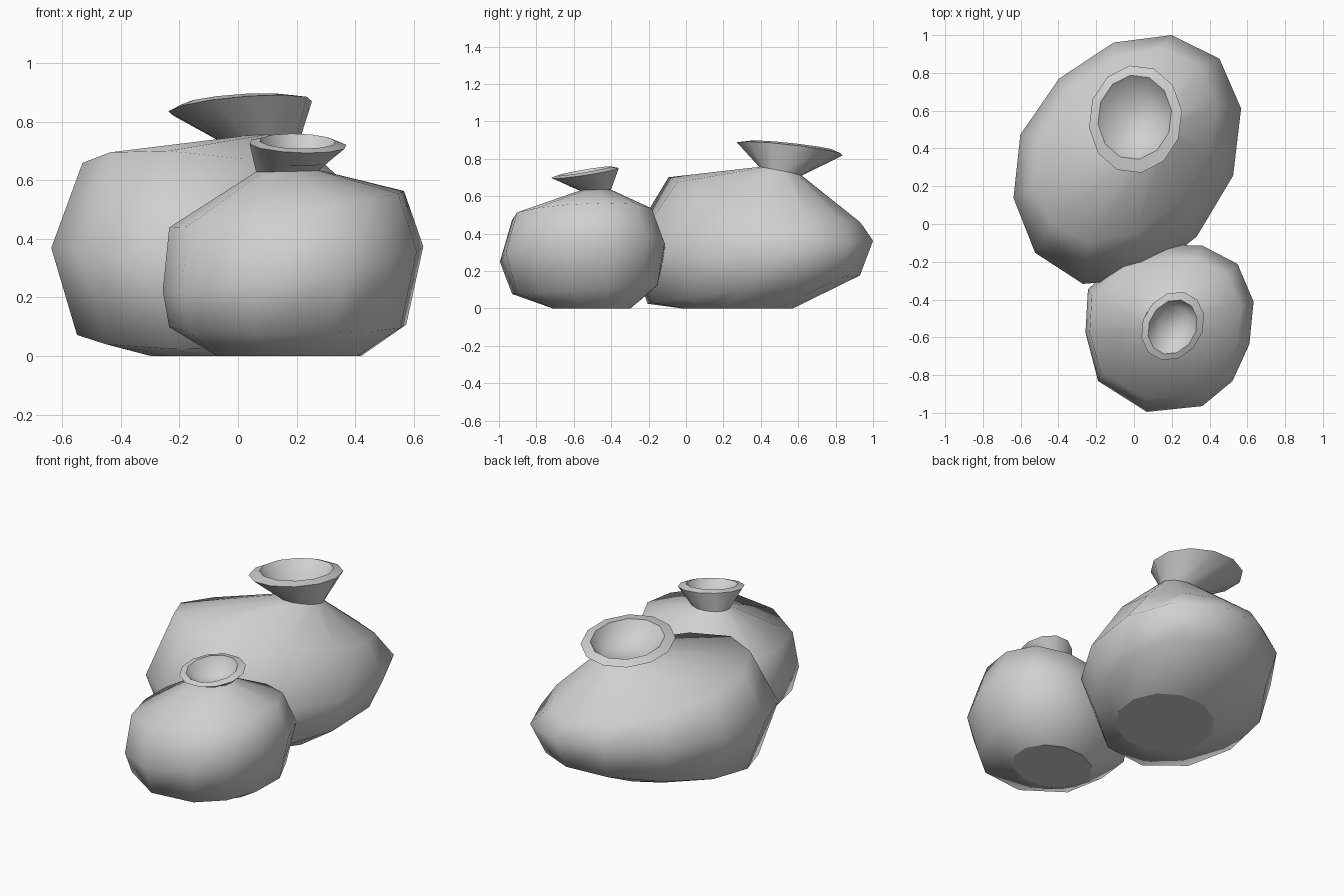
import bpy, bmesh, math

cube = bpy.data.objects.get("Cube")
if cube:
    bpy.data.objects.remove(cube, do_unlink=True)

SIDES = 12

# One plain clay colour
clay = bpy.data.materials.new("pale_grey_clay")
clay.use_nodes = True
COLOUR = (0.63, 0.63, 0.63, 1)
clay.diffuse_color = COLOUR
clay.node_tree.nodes["Principled BSDF"].inputs["Base Color"].default_value = COLOUR

# Hand-shaped plan outlines of the two bellies, in a unit box
LARGE = [(1, .41), (.81, .81), (.39, 1), (-.12, .94), (-.6, .65), (-.94, .2),
         (-1, -.31), (-.81, -.75), (-.39, -1), (.14, -.96), (.61, -.62), (.93, -.13)]
SMALL = [(1, .32), (.81, .77), (.39, .99), (0, 1), (-.55, .84), (-.97, .47),
         (-1, -.05), (-.85, -.63), (-.27, -1), (.39, -.93), (.75, -.63), (.95, -.19)]


def oval(turn, skew):
    """Regular outline, turned and skewed by angles in degrees."""
    angles = [math.tau * i / SIDES + math.radians(turn) for i in range(SIDES)]
    return [(math.cos(t), math.sin(t + math.radians(skew))) for t in angles]


def ring(bm, outline, x0, x1, y0, y1, z, tilt_x=0, tilt_y=0):
    """Tilted ring of vertices that fits an outline to the given plan extents."""
    verts = []
    for u, v in outline:
        dx, dy = u * (x1 - x0) / 2, v * (y1 - y0) / 2
        verts.append(bm.verts.new(((x0 + x1) / 2 + dx, (y0 + y1) / 2 + dy,
                                   z + tilt_x * dx + tilt_y * dy)))
    return verts


def loft(name, rings, cap_first=False, cap_last=False, sharp=()):
    """Bridge rings in order, smooth the faces, keep the listed rings crisp."""
    bm = bmesh.new()
    loops = [ring(bm, *r) for r in rings]
    for a, b in zip(loops, loops[1:]):
        for i in range(SIDES):
            j = (i + 1) % SIDES
            bm.faces.new((a[i], a[j], b[j], b[i]))
    if cap_first:
        bm.faces.new(loops[0][::-1])
    if cap_last:
        bm.faces.new(loops[-1])
    for f in bm.faces:
        f.smooth = True
    for k in sharp:
        for i in range(SIDES):
            bm.edges.get((loops[k][i], loops[k][(i + 1) % SIDES])).smooth = False
    mesh = bpy.data.meshes.new(name)
    bm.to_mesh(mesh)
    bm.free()
    mesh.materials.append(clay)
    obj = bpy.data.objects.new(name, mesh)
    bpy.context.collection.objects.link(obj)


def pot(name, body, rim, inner, bowl):
    # Body: base, lower belly, widest belly, shoulder, neck
    loft(name + "_body", body, cap_first=True, sharp=[0])
    # Flared mouth: neck, outer rim, raised inner rim, sunken bowl
    loft(name + "_mouth", [body[-1], rim, inner, bowl], cap_last=True, sharp=[1, 2])


# Large pot at the back, leaning towards the front
large_lip = oval(7, 2)
pot("large_pot",
    [(oval(7, 10), -0.30, 0.31, -0.03, 0.58, 0.0),
     (LARGE, -0.55, 0.48, -0.205, 0.93, 0.10, 0.01, 0.13),
     (LARGE, -0.638, 0.567, -0.317, 1.0, 0.347, -0.05, 0.04),
     (oval(7, 18), -0.535, 0.44, -0.095, 0.935, 0.58, -0.07, -0.21),
     (large_lip, -0.05, 0.21, 0.39, 0.62, 0.733, 0.03, -0.20)],
    (large_lip, -0.24, 0.255, 0.268, 0.842, 0.853, 0.09, -0.115),
    (large_lip, -0.192, 0.20, 0.34, 0.79, 0.87, 0.07, -0.11),
    (large_lip, -0.09, 0.15, 0.42, 0.68, 0.77, 0.05, -0.11))

# Small pot at the front, leaning to its right
small_lip = oval(10, 10)
pot("small_pot",
    [(oval(10, 6), -0.075, 0.425, -0.72, -0.29, 0.0),
     (SMALL, -0.235, 0.575, -0.93, -0.15, 0.10, 0, 0.06),
     (SMALL, -0.257, 0.633, -0.995, -0.11, 0.295, 0.16, 0.06),
     (SMALL, -0.235, 0.567, -0.93, -0.18, 0.50, 0.15, 0.03),
     (small_lip, 0.06, 0.28, -0.57, -0.40, 0.632, 0.02, 0.02)],
    (small_lip, 0.037, 0.373, -0.723, -0.357, 0.723, -0.07, 0.16),
    (small_lip, 0.073, 0.335, -0.69, -0.40, 0.734, -0.06, 0.18),
    (small_lip, 0.13, 0.29, -0.62, -0.43, 0.66, -0.04, 0.12))
